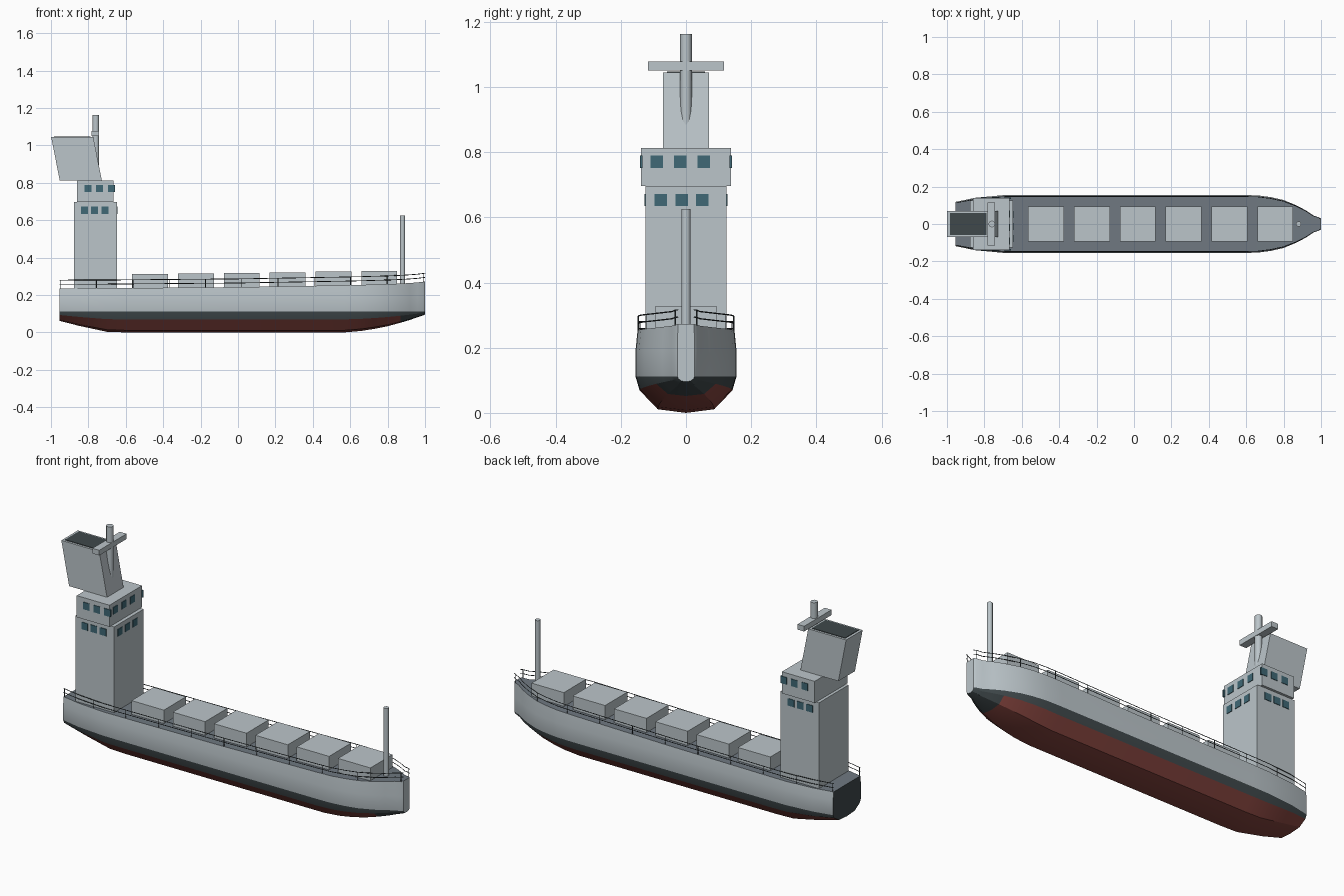
import bpy, bmesh, math

if "Cube" in bpy.data.objects:
    bpy.data.objects.remove(bpy.data.objects["Cube"])


def material(name, rgb):
    m = bpy.data.materials.new(name)
    m.diffuse_color = (*rgb, 1)
    m.use_nodes = True
    m.node_tree.nodes["Principled BSDF"].inputs["Base Color"].default_value = m.diffuse_color
    return m


GREY = material("hull_grey", (0.50, 0.56, 0.59))
RED = material("bottom_red", (0.24, 0.06, 0.05))
BLACK = material("band_black", (0.05, 0.065, 0.07))
DECK = material("deck_slate", (0.16, 0.19, 0.22))
GLASS = material("window_glass", (0.05, 0.14, 0.18))


def make(name, verts, faces, mats, ids=None):
    me = bpy.data.meshes.new(name)
    me.from_pydata(verts, [], faces)
    for m in mats:
        me.materials.append(m)
    if ids:
        me.polygons.foreach_set("material_index", ids)
    bm = bmesh.new()
    bm.from_mesh(me)
    bmesh.ops.recalc_face_normals(bm, faces=bm.faces)
    bm.to_mesh(me)
    bm.free()
    ob = bpy.data.objects.new(name, me)
    bpy.context.collection.objects.link(ob)
    return ob


def box(name, x0, x1, y0, y1, z0, z1, mat=GREY, lean=0.0):
    v = [(x + (lean if z == z1 else 0), y, z)
         for z in (z0, z1) for x, y in ((x0, y0), (x1, y0), (x1, y1), (x0, y1))]
    f = [(3, 2, 1, 0), (4, 5, 6, 7)] + [(i, (i + 1) % 4, (i + 1) % 4 + 4, i + 4) for i in range(4)]
    return make(name, v, f, [mat])


def smooth(ob, angle):
    bpy.ops.object.select_all(action='DESELECT')
    ob.select_set(True)
    bpy.context.view_layer.objects.active = ob
    bpy.ops.object.shade_smooth_by_angle(angle=math.radians(angle))


def pole(name, x, r, z0, z1, sides=12):
    bpy.ops.mesh.primitive_cylinder_add(vertices=sides, radius=r, depth=z1 - z0,
                                        location=(x, 0, (z0 + z1) / 2))
    ob = bpy.context.object
    ob.name = name
    ob.data.materials.append(GREY)
    smooth(ob, 35)


# Hull stations: x, half breadth, keel height, deck height
stations = [(-0.955, 0.118, 0.062, 0.235), (-0.85, 0.140, 0.035, 0.236),
            (-0.70, 0.154, 0.003, 0.236), (-0.60, 0.155, 0, 0.237),
            (0.0, 0.155, 0, 0.242), (0.57, 0.155, 0, 0.252),
            (0.66, 0.153, 0.008, 0.254), (0.73, 0.144, 0.019, 0.256),
            (0.80, 0.128, 0.033, 0.258), (0.87, 0.099, 0.052, 0.261),
            (0.92, 0.072, 0.067, 0.264), (0.96, 0.045, 0.081, 0.267),
            (0.99, 0.035, 0.091, 0.271), (1.0, 0.026, 0.096, 0.272)]


def section(x, b, k, d):
    low = 0.112 - k
    half = [(0.96 * b, d), (b, 0.19), (b, 0.112), (0.92 * b, k + 0.62 * low), (0.56 * b, k + 0.1 * low)]
    return ([(x, -y, z) for y, z in half] + [(x, 0, k)] + [(x, y, z) for y, z in reversed(half)])


verts, faces, ids = [], [], []
for s in stations:
    verts += section(*s)
N = 11
for i in range(len(stations) - 1):
    for j in range(N):
        a, b = i * N + j, i * N + (j + 1) % N
        faces.append((a, b, b + N, a + N))
        if j == 10:
            ids.append(3)
        elif j in (0, 1, 8, 9):
            ids.append(0)
        elif j in (2, 7) or stations[i][0] > 0.86:
            ids.append(2)
        else:
            ids.append(1)
faces += [tuple(range(N)), tuple(range(len(verts) - N, len(verts)))]
ids += [2, 0]
hull = make("hull", verts, faces, [GREY, RED, BLACK, DECK], ids)
smooth(hull, 25)


def at(x):
    """Deck half breadth and height at x."""
    for p, q in zip(stations, stations[1:]):
        if x <= q[0] or q is stations[-1]:
            t = (x - p[0]) / (q[0] - p[0])
            return 0.95 * (p[1] + t * (q[1] - p[1])), p[3] + t * (q[3] - p[3])


# Cargo hatches following the sheer of the deck
for i in range(6):
    x = -0.47 + 0.245 * i
    top = 0.311 + 0.0035 * i
    box(f"hatch_{i + 1}", x - 0.096, x + 0.096, -0.094, 0.094, 0.23, top)

# Deckhouse and bridge
box("deckhouse", -0.876, -0.647, -0.125, 0.125, 0.23, 0.696)
box("bridge", -0.86, -0.666, -0.138, 0.138, 0.696, 0.812)

# Windows on both sides and the front
rows = [("lower", 0.653, 0.125, -0.647, (-0.821, -0.767, -0.712), (-0.077, -0.013, 0.050)),
        ("upper", 0.770, 0.138, -0.666, (-0.802, -0.740, -0.677), (-0.090, -0.018, 0.054))]
W = 0.019
for name, z, side, front, xs, ys in rows:
    for i, x in enumerate(xs):
        for tag, s in (("right", -1), ("left", 1)):
            y0, y1 = sorted((s * (side - 0.005), s * (side + 0.003)))
            box(f"{name}_{tag}_window_{i + 1}", x - W, x + W, y0, y1, z - W, z + W, GLASS)
    for i, y in enumerate(ys):
        box(f"{name}_front_window_{i + 1}", front - 0.005, front + 0.003,
            y - W, y + W, z - W, z + W, GLASS)

# Raked funnel with dark top
box("funnel", -0.953, -0.728, -0.07, 0.07, 0.812, 1.045, GREY, lean=-0.046)
box("funnel_opening", -0.985, -0.788, -0.058, 0.058, 1.04, 1.048, BLACK)

# Masts
pole("radar_mast", -0.76, 0.018, 0.81, 1.162)
box("radar_bar", -0.782, -0.742, -0.116, 0.116, 1.05, 1.078)
pole("fore_mast", 0.88, 0.014, 0.25, 0.625)

# Railings along both deck edges
xs = [s[0] for s in stations]
posts = [-0.95 + 0.194 * i for i in range(11)]
for tag, s in (("right", -1), ("left", 1)):
    cu = bpy.data.curves.new(f"{tag}_railing", 'CURVE')
    cu.dimensions = '3D'
    cu.bevel_depth = 0.002
    cu.bevel_resolution = 0
    paths = [[(x, s * at(x)[0], at(x)[1] + h) for x in xs] for h in (0.022, 0.044)]
    paths += [[(x, s * at(x)[0], at(x)[1] + h) for h in (-0.003, 0.044)] for x in posts]
    for path in paths:
        sp = cu.splines.new('POLY')
        sp.points.add(len(path) - 1)
        for p, co in zip(sp.points, path):
            p.co = (*co, 1)
    cu.materials.append(BLACK)
    bpy.context.collection.objects.link(bpy.data.objects.new(f"{tag}_railing", cu))
